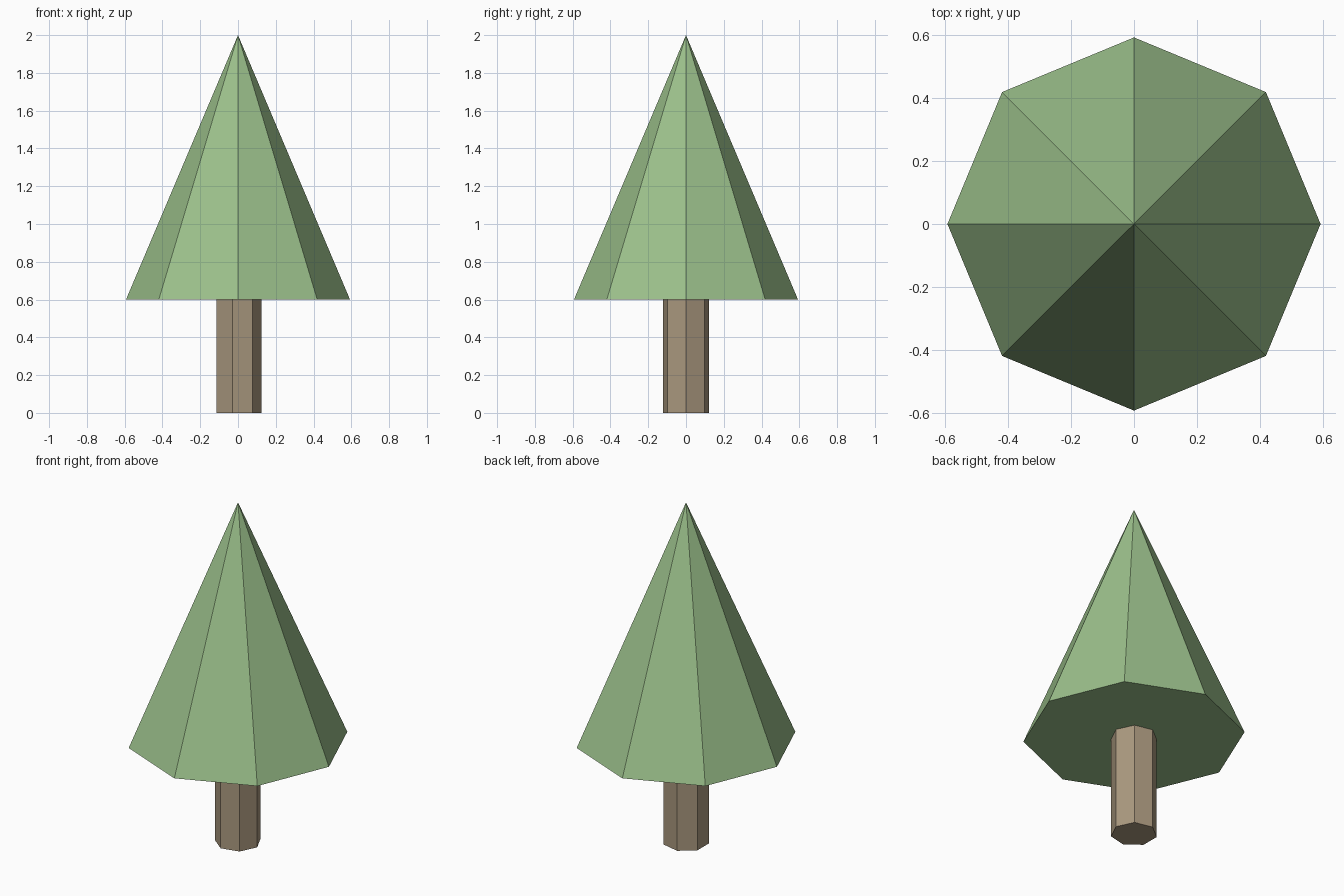
import bpy
import bmesh
from math import cos, sin, tau

cube = bpy.data.objects.get("Cube")
if cube:
    bpy.data.objects.remove(cube, do_unlink=True)


def make_material(name, rgb):
    mat = bpy.data.materials.new(name)
    mat.use_nodes = True
    color = (*rgb, 1.0)
    mat.diffuse_color = color
    mat.node_tree.nodes["Principled BSDF"].inputs["Base Color"].default_value = color
    return mat


def ring(bm, sides, radius, z):
    """Regular polygon of vertices with its first corner on +x."""
    return [bm.verts.new((radius * cos(tau * i / sides), radius * sin(tau * i / sides), z))
            for i in range(sides)]


def make_solid(name, sides, radius, bottom, top, mat, pointed=False):
    """Flat-shaded prism, or a pyramid when pointed."""
    bm = bmesh.new()
    low = ring(bm, sides, radius, bottom)
    bm.faces.new(low[::-1])
    if pointed:
        tip = bm.verts.new((0, 0, top))
        for i in range(sides):
            bm.faces.new((low[i], low[(i + 1) % sides], tip))
    else:
        high = ring(bm, sides, radius, top)
        bm.faces.new(high)
        for i in range(sides):
            j = (i + 1) % sides
            bm.faces.new((low[i], low[j], high[j], high[i]))
    mesh = bpy.data.meshes.new(name)
    bm.to_mesh(mesh)
    bm.free()
    mesh.materials.append(mat)
    obj = bpy.data.objects.new(name, mesh)
    bpy.context.collection.objects.link(obj)
    return obj


leaf_green = make_material("leaf_green", (0.33, 0.53, 0.26))
bark_brown = make_material("bark_brown", (0.40, 0.315, 0.21))

# Seven-sided trunk
make_solid("trunk", 7, 0.125, 0.0, 0.6, bark_brown)

# Eight-sided pointed crown
make_solid("foliage", 8, 0.593, 0.6, 2.0, leaf_green, pointed=True)
